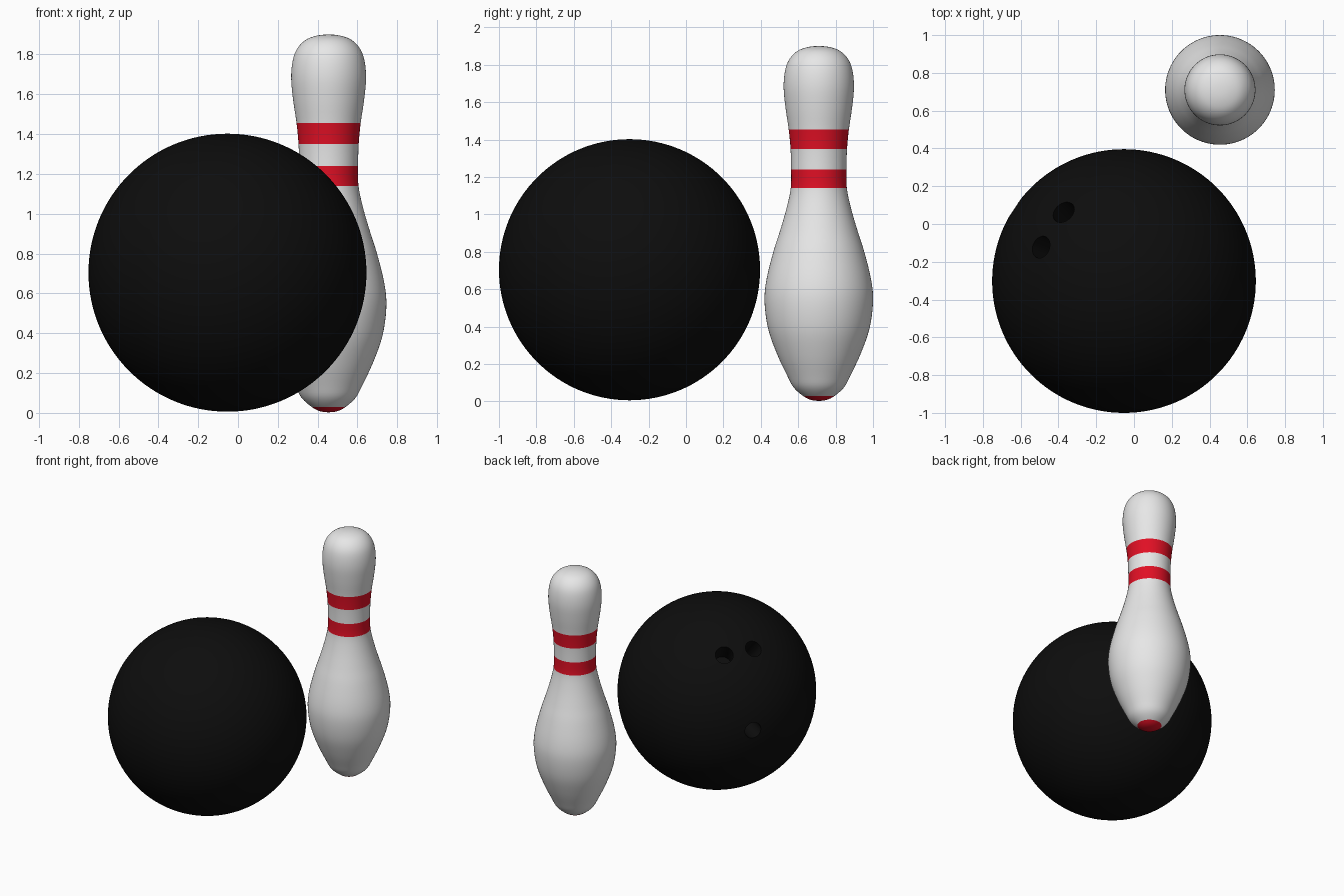
import bpy, bmesh, math
from mathutils import Vector

if "Cube" in bpy.data.objects:
    bpy.data.objects.remove(bpy.data.objects["Cube"])


def material(name, rgb):
    m = bpy.data.materials.new(name)
    m.diffuse_color = (*rgb, 1)
    m.use_nodes = True
    m.node_tree.nodes["Principled BSDF"].inputs["Base Color"].default_value = m.diffuse_color
    return m


black = material("ball black", (0.004, 0.004, 0.004))
white = material("pin white", (0.8, 0.8, 0.8))
red = material("stripe red", (0.75, 0.005, 0.018))


def link(name, bm, mats):
    me = bpy.data.meshes.new(name)
    bm.to_mesh(me)
    bm.free()
    for m in mats:
        me.materials.append(m)
    ob = bpy.data.objects.new(name, me)
    bpy.context.collection.objects.link(ob)
    return ob


def activate(ob):
    bpy.ops.object.select_all(action='DESELECT')
    ob.select_set(True)
    bpy.context.view_layer.objects.active = ob


# Bowling ball
CENTER, R = Vector((-0.053, -0.302, 0.704)), 0.698
bm = bmesh.new()
bmesh.ops.create_uvsphere(bm, u_segments=128, v_segments=64, radius=R)
bmesh.ops.translate(bm, verts=bm.verts, vec=CENTER)
ball = link("bowling_ball", bm, [black])

# Finger holes: two fingers and a thumb, drilled towards the centre
holes = [((-0.32, 0.365, 0.50), 0.063),
         ((-0.44, 0.18, 0.51), 0.060),
         ((-0.581, 0.386, -0.006), 0.060)]
for d, r in holes:
    d = Vector(d).normalized()
    bm = bmesh.new()
    bmesh.ops.create_cone(bm, cap_ends=True, segments=32, radius1=r, radius2=r, depth=0.4)
    cutter = link("hole_cutter", bm, [black])
    cutter.location = CENTER + d * R
    cutter.rotation_euler = d.to_track_quat('Z', 'Y').to_euler()
    cutter.hide_render = True
    mod = ball.modifiers.new("hole", 'BOOLEAN')
    mod.operation, mod.solver, mod.object = 'DIFFERENCE', 'EXACT', cutter
    activate(ball)
    bpy.ops.object.modifier_apply(modifier=mod.name)
    bpy.data.objects.remove(cutter)

# Pin: smooth profile (radius, height) turned round its axis
profile = [(0, 0.003), (0.045, 0.009), (0.085, 0.03), (0.135, 0.075), (0.17, 0.14),
           (0.222, 0.25), (0.27, 0.385), (0.29, 0.53), (0.28, 0.65), (0.243, 0.80),
           (0.208, 0.91), (0.173, 1.03), (0.15, 1.14), (0.148, 1.24), (0.151, 1.35),
           (0.161, 1.455), (0.178, 1.57), (0.188, 1.68), (0.18, 1.77), (0.157, 1.83),
           (0.115, 1.873), (0.06, 1.894), (0, 1.9)]
pts = [Vector(p) for p in profile]
# mirrored end points keep the poles round
ext = [Vector((-pts[1].x, pts[1].y))] + pts + [Vector((-pts[-2].x, pts[-2].y))]
STEPS, SEG = 4, 96
curve = []
for i in range(1, len(ext) - 2):
    a, b, c, d = ext[i - 1:i + 3]
    for k in range(STEPS):
        t = k / STEPS
        curve.append(0.5 * (2 * b + (c - a) * t + (2 * a - 5 * b + 4 * c - d) * t * t
                            + (3 * b - a - 3 * c + d) * t ** 3))
curve.append(pts[-1])

bm = bmesh.new()
verts = [bm.verts.new((max(p.x, 0), 0, p.y)) for p in curve]
edges = [bm.edges.new(e) for e in zip(verts, verts[1:])]
bmesh.ops.spin(bm, geom=verts + edges, cent=(0, 0, 0), axis=(0, 0, 1),
               angle=math.tau, steps=SEG, use_duplicate=False)
bmesh.ops.remove_doubles(bm, verts=bm.verts, dist=0.0002)
bmesh.ops.recalc_face_normals(bm, faces=bm.faces)
# Red neck stripes and red foot
for f in bm.faces:
    z = f.calc_center_median().z
    f.material_index = int(z < 0.03 or 1.14 < z < 1.24 or 1.35 < z < 1.455)
pin = link("bowling_pin", bm, [white, red])
pin.location = (0.455, 0.71, 0)

for ob in (ball, pin):
    activate(ob)
    bpy.ops.object.shade_smooth_by_angle(angle=math.radians(35))
